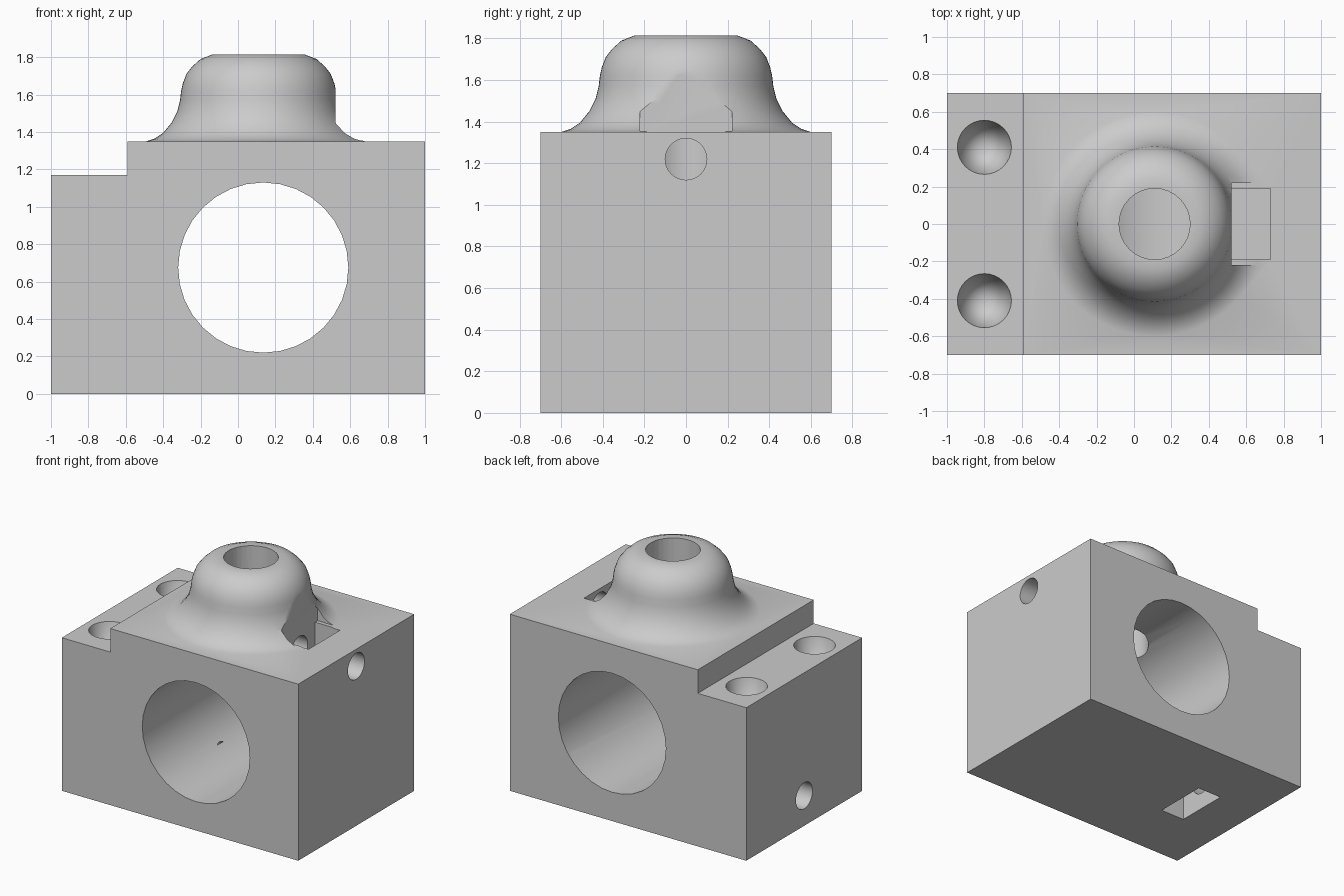
import bpy, bmesh
from math import radians
from mathutils import Matrix

cube = bpy.data.objects.get("Cube")
if cube:
    bpy.data.objects.remove(cube, do_unlink=True)

grey = bpy.data.materials.new("plain grey")
grey.use_nodes = True
GREY = (0.6, 0.6, 0.6, 1)
grey.diffuse_color = GREY
grey.node_tree.nodes["Principled BSDF"].inputs["Base Color"].default_value = GREY


def make(name, bm):
    bmesh.ops.recalc_face_normals(bm, faces=bm.faces)
    mesh = bpy.data.meshes.new(name)
    bm.to_mesh(mesh)
    bm.free()
    mesh.materials.append(grey)
    ob = bpy.data.objects.new(name, mesh)
    bpy.context.collection.objects.link(ob)
    return ob


def box(name, x, y, z):
    bm = bmesh.new()
    bmesh.ops.create_cube(bm, size=1)
    for v in bm.verts:
        v.co = [r[0] if c < 0 else r[1] for c, r in zip(v.co, (x, y, z))]
    return make(name, bm)


def rod(name, axis, start, end, centre, radius, tip=None, segments=32):
    """Round cutter along an axis; tip is the radius at its end."""
    bm = bmesh.new()
    turn = {"X": Matrix.Rotation(radians(90), 4, "Y"),
            "Y": Matrix.Rotation(radians(-90), 4, "X"),
            "Z": Matrix.Identity(4)}[axis]
    i = "XYZ".index(axis)
    place = list(centre)
    place.insert(i, (start + end) / 2)
    bmesh.ops.create_cone(bm, cap_ends=True, segments=segments,
                          radius1=radius if tip is None else tip, radius2=radius,
                          depth=abs(end - start),
                          matrix=Matrix.Translation(place) @ turn)
    return make(name, bm)


def combine(target, tool, operation="DIFFERENCE"):
    mod = target.modifiers.new(tool.name, "BOOLEAN")
    mod.operation, mod.solver, mod.object = operation, "EXACT", tool
    bpy.context.view_layer.objects.active = target
    bpy.ops.object.modifier_apply(modifier=mod.name)
    bpy.data.objects.remove(tool, do_unlink=True)


# Main block with a lower step on one end
body = box("clamp_body", (-1, 1), (-.7, .7), (0, 1.35))
combine(body, box("step", (-1.2, -.59), (-1, 1), (1.17, 1.6)))

# Flared, rounded boss turned about its own axis
profile = [(0, 1.25), (.6, 1.25), (.6, 1.35), (.555, 1.365), (.51, 1.395),
           (.465, 1.45), (.435, 1.51), (.42, 1.57), (.414, 1.62), (.405, 1.66),
           (.386, 1.71), (.355, 1.75), (.31, 1.79), (.245, 1.815), (0, 1.815)]
bm = bmesh.new()
points = [bm.verts.new((r, 0, z)) for r, z in profile]
edges = [bm.edges.new(pair) for pair in zip(points, points[1:])]
bmesh.ops.spin(bm, geom=points + edges, cent=(0, 0, 0), axis=(0, 0, 1),
               angle=radians(360), steps=64)
bmesh.ops.remove_doubles(bm, verts=bm.verts, dist=.0005)
bmesh.ops.translate(bm, verts=bm.verts, vec=(.11, 0, 0))
combine(body, make("boss", bm), "UNION")

# Main bore and the vertical passage into it
combine(body, rod("main_bore", "Y", -1, 1, (.135, .675), .455))
combine(body, rod("boss_passage", "Z", .7, 2, (.11, 0), .19))

# Pointed holes in the step
for y in (-.41, .41):
    combine(body, rod("step_hole", "Z", .57, 1.18, (-.8, y), .147, tip=0))

# Nut slots, the upper one widening where it cuts the boss
combine(body, box("upper_slot", (.52, .73), (-.19, .19), (1.02, 2)))
combine(body, box("boss_relief", (.52, .73), (-.22, .22), (1.355, 2)))
combine(body, box("lower_slot", (-.645, -.44), (-.21, .21), (-.2, .44)))

# Screw holes through both ends
combine(body, rod("upper_screw_hole", "X", .2, 1.2, (0, 1.22), .1))
combine(body, rod("lower_screw_hole", "X", -1.2, -.15, (0, .23), .1))

bpy.ops.object.select_all(action="DESELECT")
body.select_set(True)
bpy.context.view_layer.objects.active = body
bpy.ops.object.shade_smooth_by_angle(angle=radians(30))
